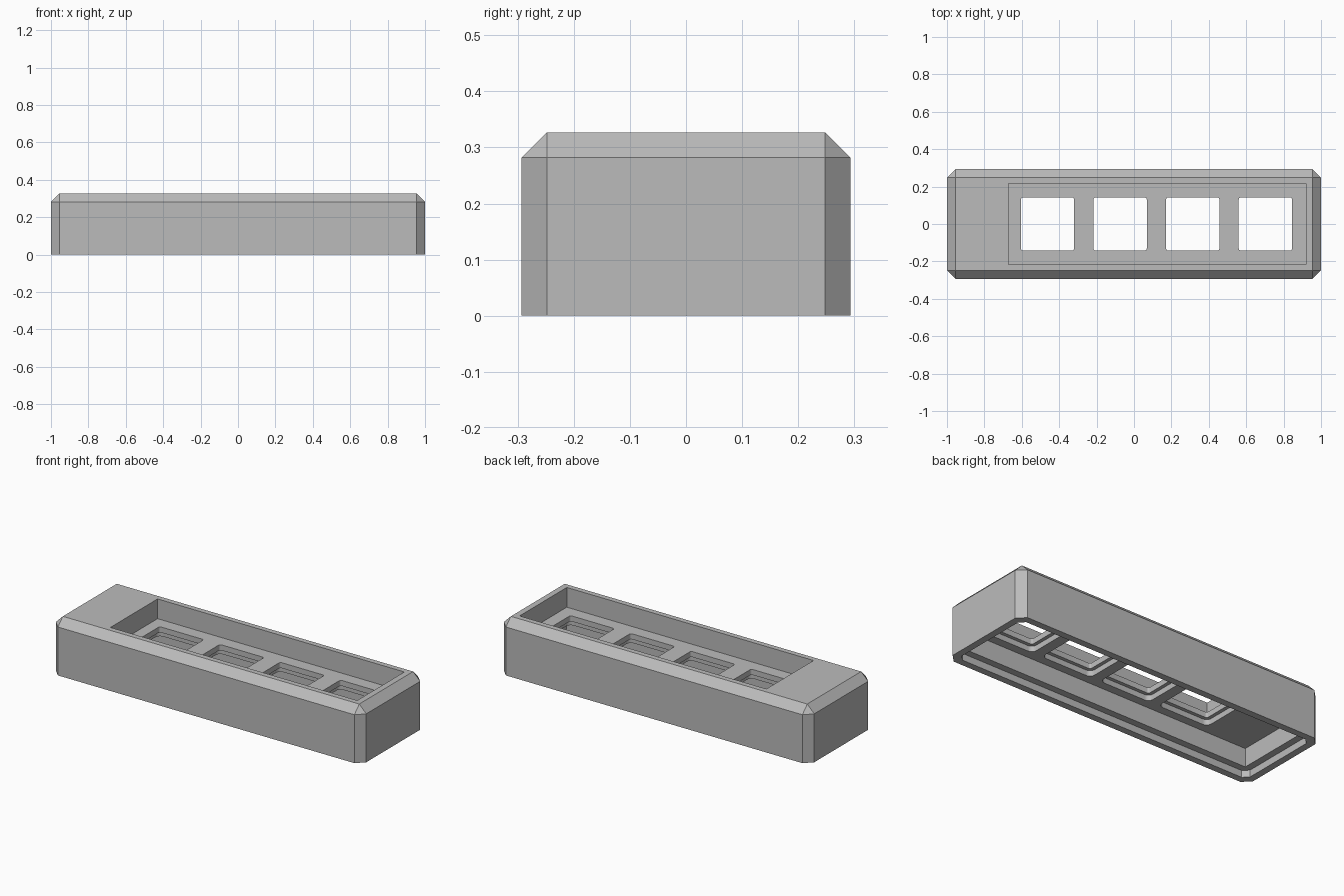
import bpy, bmesh, math

if "Cube" in bpy.data.objects:
    bpy.data.objects.remove(bpy.data.objects["Cube"], do_unlink=True)

grey = bpy.data.materials.new("matte_grey")
grey.use_nodes = True
colour = (0.5, 0.5, 0.5, 1)
grey.diffuse_color = colour
grey.node_tree.nodes["Principled BSDF"].inputs["Base Color"].default_value = colour

# Main dimensions
HX, HY, HEIGHT, CHAMFER = 1.0, 0.293, 0.327, 0.045
FLOOR, LEDGE, CEILING = 0.212, 0.18, 0.148
WALL, LIP = 0.08, 0.04


def make_object(name, bm):
    bmesh.ops.recalc_face_normals(bm, faces=bm.faces)
    mesh = bpy.data.meshes.new(name)
    bm.to_mesh(mesh)
    bm.free()
    mesh.materials.append(grey)
    obj = bpy.data.objects.new(name, mesh)
    bpy.context.collection.objects.link(obj)
    return obj


def block(name, x0, x1, y0, y1, z0, z1, radius=0, segments=1):
    """Box whose upright edges can be chamfered or rounded."""
    bm = bmesh.new()
    bmesh.ops.create_cube(bm, size=1)
    for v in bm.verts:
        v.co.x = x1 if v.co.x > 0 else x0
        v.co.y = y1 if v.co.y > 0 else y0
        v.co.z = z1 if v.co.z > 0 else z0
    if radius:
        upright = [e for e in bm.edges
                   if abs(e.verts[0].co.z - e.verts[1].co.z) > 1e-5]
        bmesh.ops.bevel(bm, geom=upright, offset=radius, segments=segments,
                        profile=0.5, affect='EDGES')
    return make_object(name, bm)


def cut(target, cutter):
    mod = target.modifiers.new("cut", 'BOOLEAN')
    mod.operation = 'DIFFERENCE'
    mod.solver = 'EXACT'
    mod.object = cutter
    bpy.context.view_layer.objects.active = target
    bpy.ops.object.modifier_apply(modifier=mod.name)
    bpy.data.objects.remove(cutter, do_unlink=True)


# Case body: hull of three slabs gives equal chamfers and corner triangles
bm = bmesh.new()
ix, iy = HX - CHAMFER, HY - CHAMFER
for sx in (-1, 1):
    for sy in (-1, 1):
        for z in (0, HEIGHT - CHAMFER):
            bm.verts.new((sx * HX, sy * iy, z))
            bm.verts.new((sx * ix, sy * HY, z))
        bm.verts.new((sx * ix, sy * iy, HEIGHT))
bmesh.ops.convex_hull(bm, input=bm.verts)
bmesh.ops.dissolve_limit(bm, angle_limit=0.01, verts=bm.verts, edges=bm.edges)
case = make_object("case", bm)

# Top pocket
cut(case, block("pocket", -0.67, 0.92, -0.217, 0.217, FLOOR, 0.5))

# Underside cavity and the shallow seat for a base plate
cx, cy = HX - WALL, HY - WALL
cut(case, block("cavity", -cx, cx, -cy, cy, -0.1, CEILING))
lx, ly = HX - LIP, HY - LIP
cut(case, block("base_seat", -lx, lx, -ly, ly, -0.1, 0.04, 0.03))

# Row of square windows, each with a wider rounded recess beneath
for i in range(4):
    x = -0.4625 + 0.3883 * i
    h, r = 0.1425, 0.163
    cut(case, block("window", x - h, x + h, -h, h, 0.1, 0.25, 0.012, 4))
    cut(case, block("recess", x - r, x + r, -r, r, 0.1, LEDGE, 0.03, 6))

# Arched cable notch through the end wall
bm = bmesh.new()
bmesh.ops.create_cone(bm, cap_ends=True, segments=48, radius1=0.113,
                      radius2=0.113, depth=0.25)
for v in bm.verts:
    v.co = (v.co.z - 0.98, v.co.y, v.co.x + 0.007)
cut(case, make_object("cable_notch", bm))

# Smooth the rounded corners while keeping edges crisp
bpy.ops.object.select_all(action='DESELECT')
case.select_set(True)
bpy.context.view_layer.objects.active = case
bpy.ops.object.shade_smooth_by_angle(angle=math.radians(30))
